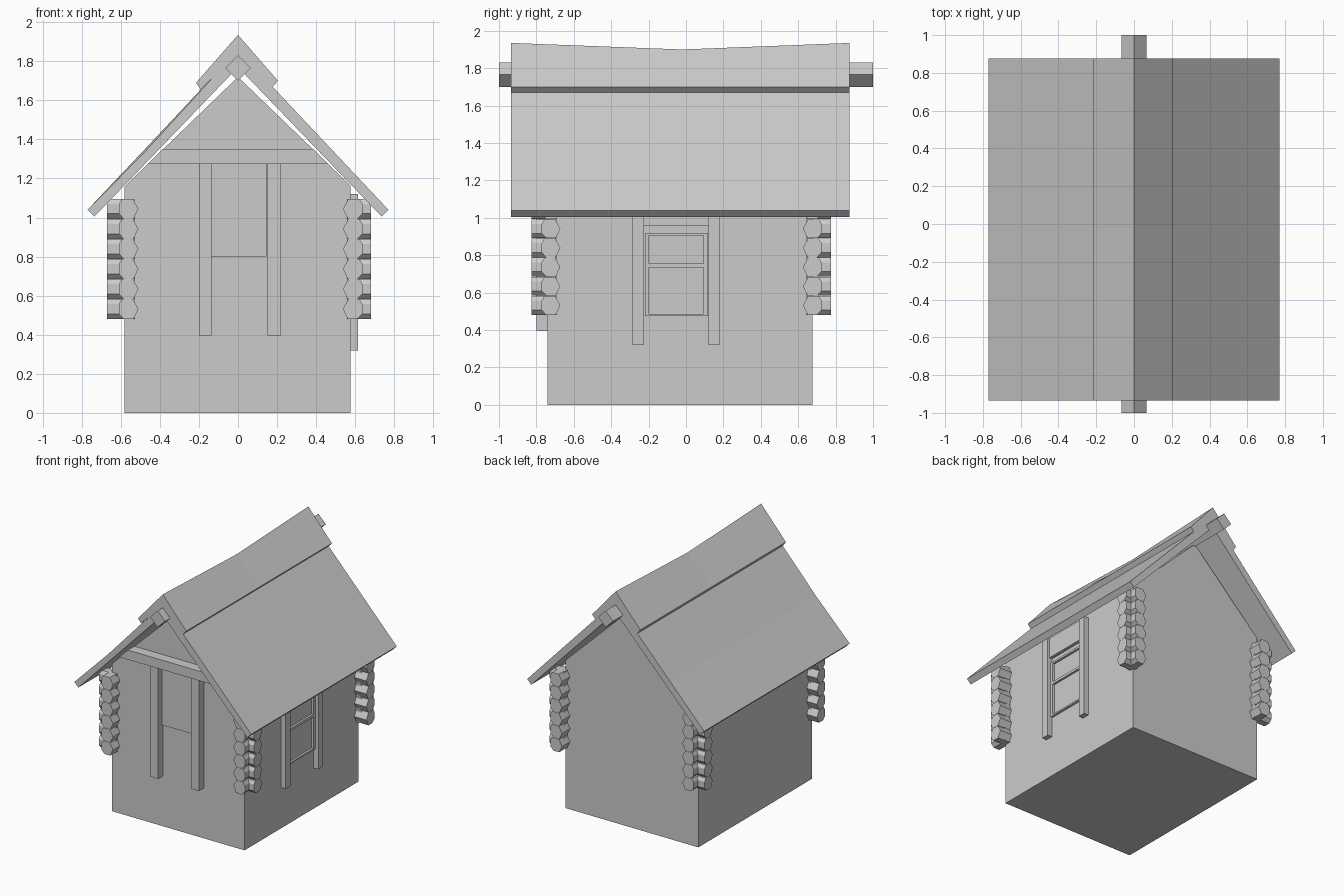
import bpy, bmesh
from math import pi
from mathutils import Vector

if "Cube" in bpy.data.objects:
    bpy.data.objects.remove(bpy.data.objects["Cube"])


def prism(name, profile, stations, axis='Y'):
    """Sweep a closed (u, z) profile through stations along the X or Y axis."""
    bm = bmesh.new()
    rings = []
    for s in stations:
        rings.append([bm.verts.new((u, s, z) if axis == 'Y' else (s, u, z))
                      for u, z in profile])
    n = len(profile)
    for a, b in zip(rings, rings[1:]):
        for i in range(n):
            j = (i + 1) % n
            bm.faces.new((a[i], a[j], b[j], b[i]))
    bm.faces.new(rings[0])
    bm.faces.new(rings[-1])
    bmesh.ops.recalc_face_normals(bm, faces=bm.faces)
    me = bpy.data.meshes.new(name)
    bm.to_mesh(me)
    bm.free()
    ob = bpy.data.objects.new(name, me)
    bpy.context.collection.objects.link(ob)
    return ob


def box(name, x0, x1, y0, y1, z0, z1):
    return prism(name, [(x0, z0), (x1, z0), (x1, z1), (x0, z1)], [y0, y1])


ROOF_F, ROOF_B = -0.935, 0.875
WALL_F, WALL_B, WALL_L, WALL_R = -0.74, 0.675, -0.58, 0.575

# House body with gables
prism("house_body", [(WALL_L, 0), (WALL_R, 0), (WALL_R, 1.165), (0, 1.72), (WALL_L, 1.16)],
      [WALL_F, WALL_B])

# Roof slabs, the left one dented at its front edge
prism("roof_right", [(0.735, 1.005), (0.77, 1.04), (0, 1.858), (0, 1.77)], [ROOF_F, ROOF_B])
left = prism("roof_left", [(-0.735, 1.005), (-0.77, 1.04), (-0.477, 1.35), (0, 1.858), (0, 1.77)],
             [ROOF_F, ROOF_B])
left.data.vertices[2].co.z = 1.336

# Sagging ridge cap
cap = prism("ridge_cap", [(0, 1.935), (0.205, 1.70), (0.177, 1.67), (0, 1.85),
                          (-0.19, 1.655), (-0.215, 1.69)], [ROOF_F, -0.02, ROOF_B])
cap.data.vertices[6].co.z = 1.90

# Ridge beam set on edge
r = 0.065
prism("ridge_beam", [(0, 1.765 - r), (r, 1.765), (0, 1.765 + r), (-r, 1.765)], [-1.0, 1.0])

# Front tie beam, posts and door panel
prism("tie_beam", [(-0.46, 1.275), (0.46, 1.275), (0.385, 1.35), (-0.385, 1.35)],
      [-0.82, WALL_F + 0.01])
box("door_post_left", -0.20, -0.135, -0.80, WALL_F + 0.01, 0.395, 1.275)
box("door_post_right", 0.15, 0.22, -0.80, WALL_F + 0.01, 0.395, 1.275)
box("door_panel", -0.135, 0.145, -0.75, WALL_F + 0.01, 0.80, 1.275)

# Side window: posts, lintel, frame bars
IN = WALL_R - 0.01
box("window_post_front", IN, 0.615, -0.285, -0.225, 0.32, 1.12)
box("window_post_back", IN, 0.615, 0.12, 0.18, 0.32, 1.12)
box("window_lintel", IN, 0.60, -0.225, 0.12, 0.96, 1.12)
for y0, y1 in ((-0.22, -0.197), (0.094, 0.117)):
    box("window_stile", IN, 0.592, y0, y1, 0.475, 0.92)
for z0, z1 in ((0.475, 0.487), (0.735, 0.755), (0.905, 0.92)):
    box("window_rail", IN, 0.592, -0.197, 0.094, z0, z1)

# Crossed log ends stacked at each corner
LOG = [(-0.05, 0), (-0.022, 0.05), (0.035, 0.05), (0.05, 0.025),
       (0.05, -0.025), (0.025, -0.051), (-0.025, -0.051)]
CORNERS_X = ((-1, -0.56, -0.67), (1, 0.587, 0.68))
CORNERS_Y = ((-1, -0.722, -0.825), (1, 0.675, 0.775))
for sx, cx, ex in CORNERS_X:
    for sy, cy, ey in CORNERS_Y:
        for i in range(6):
            z = 0.532 + 0.1025 * i
            prism("log_end_lengthwise", [(cx + sx * u, z + w) for u, w in LOG],
                  [cy - sy * 0.03, ey], 'Y')
            prism("log_end_crosswise", [(cy + sy * u, z + w) for u, w in LOG],
                  [cx - sx * 0.03, ex], 'X')
